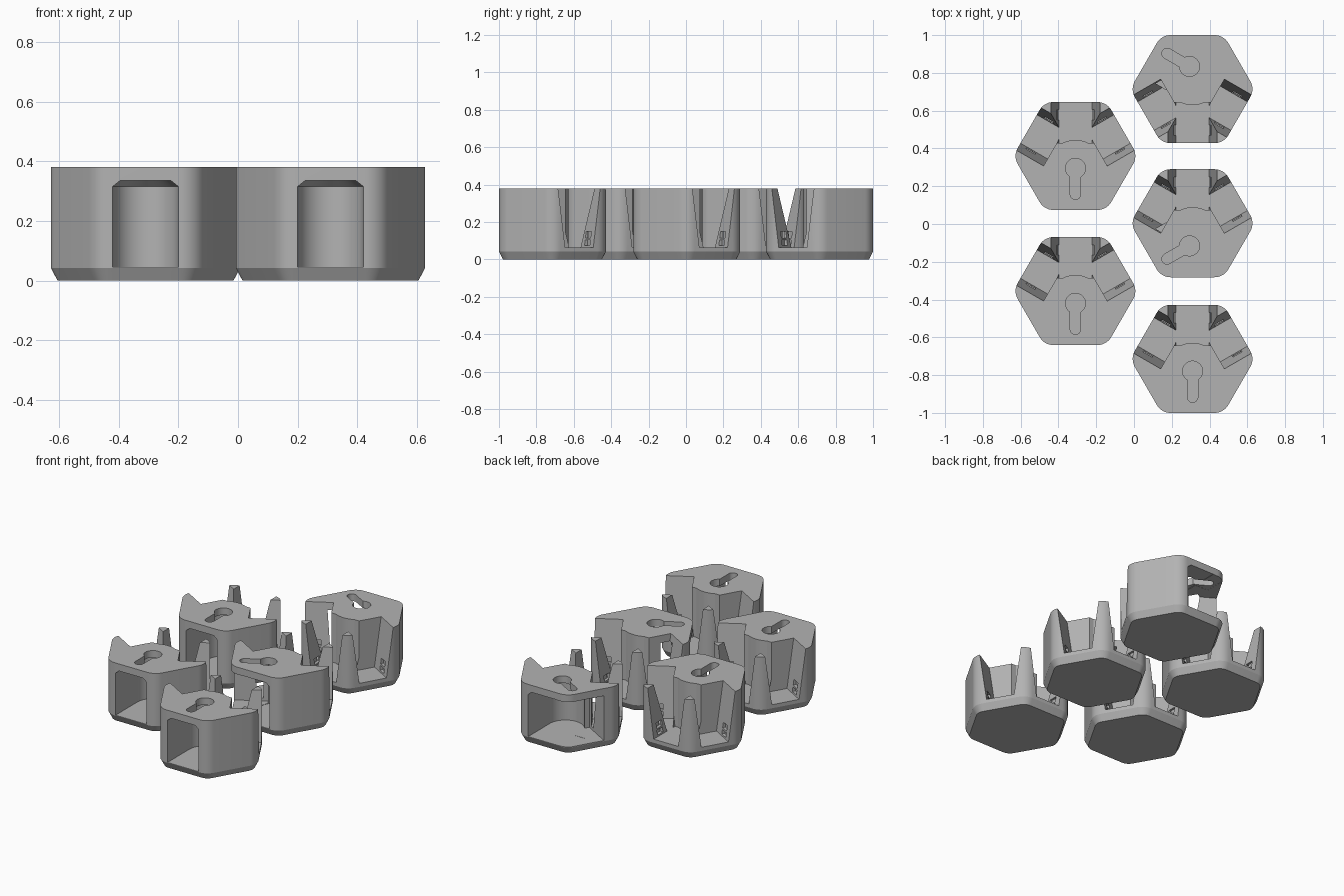
import bpy, bmesh, math
from mathutils import Matrix, Vector

if "Cube" in bpy.data.objects:
    bpy.data.objects.remove(bpy.data.objects["Cube"])

HEIGHT, APOTHEM, CORNER = 0.38, 0.286, 0.085
HUB_Y = -0.065

grey = bpy.data.materials.new("grey plastic")
grey.diffuse_color = (0.45, 0.45, 0.45, 1)
grey.use_nodes = True
grey.node_tree.nodes["Principled BSDF"].inputs["Base Color"].default_value = grey.diffuse_color


def loft(name, rings):
    """Closed solid through rings of equal point count."""
    bm = bmesh.new()
    loops = [[bm.verts.new(p) for p in ring] for ring in rings]
    n = len(loops[0])
    for a, b in zip(loops, loops[1:]):
        for i in range(n):
            j = (i + 1) % n
            bm.faces.new((a[i], a[j], b[j], b[i]))
    bm.faces.new(loops[0][::-1])
    bm.faces.new(loops[-1])
    bmesh.ops.recalc_face_normals(bm, faces=bm.faces)
    mesh = bpy.data.meshes.new(name)
    bm.to_mesh(mesh)
    bm.free()
    ob = bpy.data.objects.new(name, mesh)
    bpy.context.collection.objects.link(ob)
    return ob


def prism(name, outline, z0, z1):
    return loft(name, [[(x, y, z) for x, y in outline] for z in (z0, z1)])


def rect(x0, x1, y0, y1):
    return [(x0, y0), (x1, y0), (x1, y1), (x0, y1)]


def arc(cx, cy, r, a0, a1, n):
    return [(cx + r * math.cos(math.radians(a0 + (a1 - a0) * i / n)),
             cy + r * math.sin(math.radians(a0 + (a1 - a0) * i / n))) for i in range(n + 1)]


def hexagon(apothem, r):
    """Rounded hexagon with flat sides facing front and back."""
    pts = []
    for k in range(6):
        a = 60 * k
        d = (apothem - r) / math.cos(math.pi / 6)
        pts += arc(d * math.cos(math.radians(a)), d * math.sin(math.radians(a)),
                   r, a - 30, a + 30, 8)
    return pts


def combine(ob, tool, operation="DIFFERENCE"):
    mod = ob.modifiers.new("combine", "BOOLEAN")
    mod.operation, mod.solver, mod.object = operation, "EXACT", tool
    bpy.context.view_layer.update()
    deps = bpy.context.evaluated_depsgraph_get()
    mesh = bpy.data.meshes.new_from_object(ob.evaluated_get(deps))
    ob.modifiers.clear()
    ob.data = mesh
    bpy.data.objects.remove(tool)


def turned(ob, degrees, origin=(0, 0)):
    ob.data.transform(Matrix.Translation((origin[0], origin[1], 0))
                      @ Matrix.Rotation(math.radians(degrees), 4, "Z"))
    return ob


def u_outline(r):
    return arc(0, HUB_Y, r, 0, 180, 32) + [(-r, -0.4), (r, -0.4)]


def make_pod(name, x, y, spin, side):
    # hexagonal body with a chamfered foot
    rings = [[(px, py, z) for px, py in hexagon(APOTHEM - inset, CORNER - inset)]
             for inset, z in ((0.022, 0), (0, 0.042), (0, HEIGHT))]
    pod = loft(name, rings)

    # three flared notches, leaving tapered corner prongs
    for angle in (-60, 0, 60):
        inner = 0.07 if angle == 0 else 0.12
        slope = (0.13 - 0.087) / (HEIGHT - 0.065)
        top = 0.087 + slope * (0.42 - 0.065)
        notch = loft("notch", [[(px, py, z) for px, py in rect(-w, w, inner, 0.42)]
                               for w, z in ((0.087, 0.065), (top, 0.42))])
        combine(pod, turned(notch, angle))
        # latch recess in the notch side walls
        for z0, z1, w in ((0.075, 0.105, 0.108), (0.115, 0.15, 0.112)):
            combine(pod, turned(prism("latch", rect(-w, w, 0.19, 0.245), z0, z1), angle))

    # round hub
    combine(pod, prism("hub", arc(0, HUB_Y, 0.15, 0, 354, 59), 0.03, HEIGHT), "UNION")

    # hollow chamber open to the front
    combine(pod, loft("chamber", [[(px, py, z) for px, py in u_outline(r)]
                                  for r, z in ((0.11, 0.045), (0.11, 0.315), (0.085, 0.335))]))
    if side:
        # wider opening wrapping round one front corner
        x0, x1 = sorted((0, side * 0.18))
        combine(pod, prism("corner opening", rect(x0, x1, -0.4, -0.12), 0.046, 0.334))
        u0, u1 = sorted((-side * 0.12, side * 0.1))
        combine(pod, turned(prism("side opening", rect(u0, u1, -0.42, -0.07), 0.047, 0.333),
                            side * 60, (0, HUB_Y * 0.5)))

    # keyhole in the roof
    r, w, length = 0.053, 0.028, 0.137
    a = math.degrees(math.asin(w / r))
    key = arc(0, 0, r, -90 + a, 270 - a, 36) + arc(0, -length, w, 180, 360, 14)
    origin = (side * 0.016, -0.12) if side else (0, HUB_Y)
    combine(pod, turned(prism("keyhole", key, 0.3, 0.42), side * 60, origin))

    pod.location = (x, y, 0)
    pod.rotation_euler.z = math.radians(spin)
    pod.data.materials.clear()
    pod.data.materials.append(grey)
    for p in pod.data.polygons:
        p.material_index = 0
    bpy.ops.object.select_all(action="DESELECT")
    pod.select_set(True)
    bpy.context.view_layer.objects.active = pod
    bpy.ops.object.shade_smooth_by_angle(angle=math.radians(25))


for name, x, y, spin, side in (
        ("front_right_pod", 0.31, -0.714, 0, 0),
        ("middle_right_pod", 0.31, 0.004, 0, -1),
        ("back_right_pod", 0.31, 0.714, 180, 1),
        ("front_left_pod", -0.31, -0.355, 0, 0),
        ("back_left_pod", -0.31, 0.36, 0, 0)):
    make_pod(name, x, y, spin, side)
